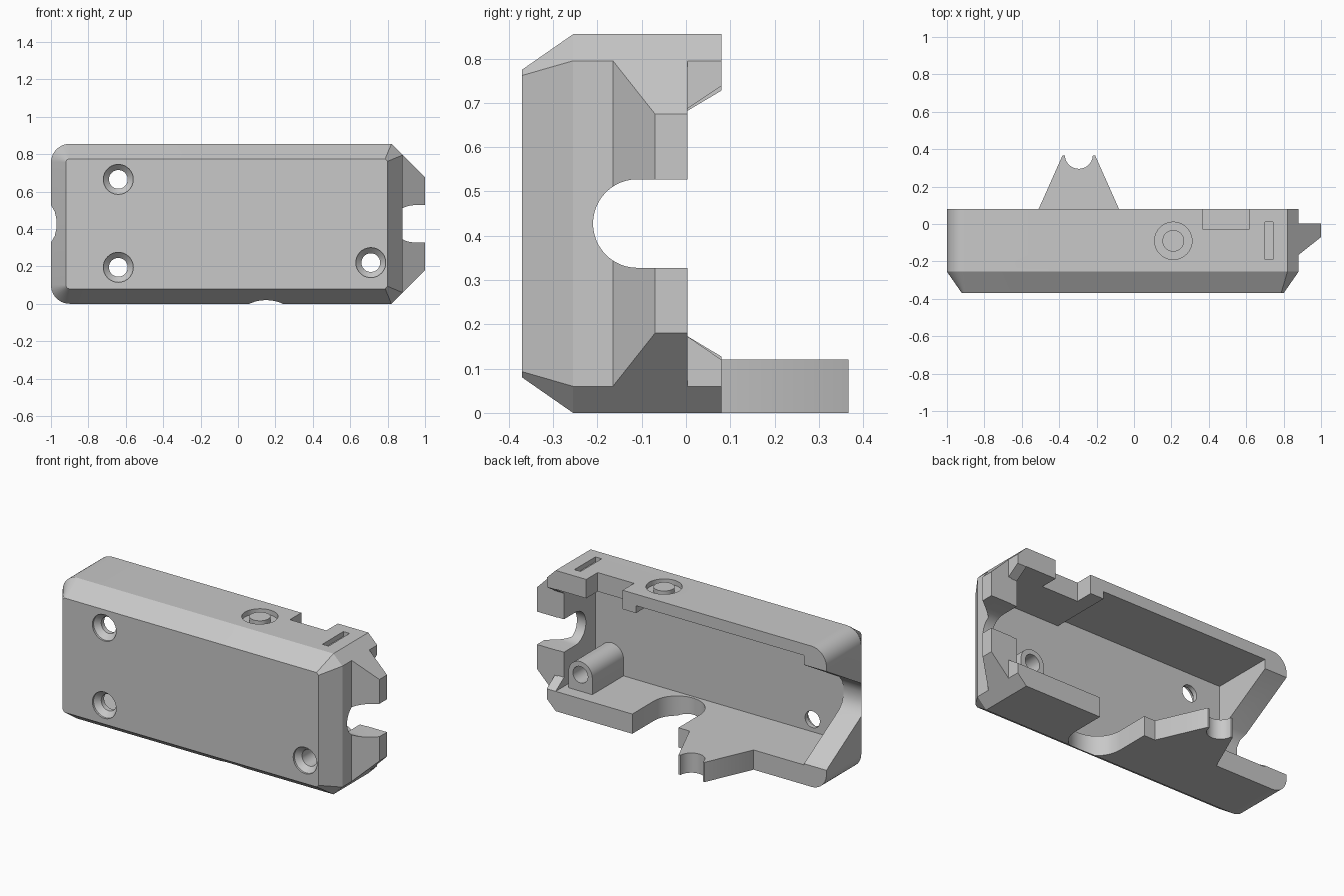
import bpy, bmesh
from math import sin, cos, pi, radians
from mathutils import Vector

cube = bpy.data.objects.get("Cube")
if cube:
    bpy.data.objects.remove(cube)

grey = bpy.data.materials.new("light grey plastic")
grey.use_nodes = True
COLOUR = (0.58, 0.58, 0.58, 1)
grey.diffuse_color = COLOUR
grey.node_tree.nodes["Principled BSDF"].inputs["Base Color"].default_value = COLOUR

FRONT, BEVEL, BACK, FLOOR = -0.37, -0.255, 0.08, -0.30
HEIGHT = 0.855
MID = HEIGHT / 2


def finish(name, bm):
    bmesh.ops.recalc_face_normals(bm, faces=bm.faces)
    mesh = bpy.data.meshes.new(name)
    bm.to_mesh(mesh)
    bm.free()
    obj = bpy.data.objects.new(name, mesh)
    bpy.context.collection.objects.link(obj)
    mesh.materials.append(grey)
    return obj


def loft(name, rings):
    """Skin a list of equal-length rings and cap both ends."""
    bm = bmesh.new()
    rows = [[bm.verts.new(p) for p in ring] for ring in rings]
    n = len(rows[0])
    for a, b in zip(rows, rows[1:]):
        for i in range(n):
            j = (i + 1) % n
            bm.faces.new((a[i], a[j], b[j], b[i]))
    bm.faces.new(rows[0])
    bm.faces.new(rows[-1])
    return finish(name, bm)


def place(axis, p, t):
    v = list(p)
    v.insert("xyz".index(axis), t)
    return Vector(v)


def prism(name, axis, pts, lo, hi):
    return loft(name, [[place(axis, p, t) for p in pts] for t in (lo, hi)])


def box(name, x0, x1, y0, y1, z0, z1):
    return prism(name, "z", [(x0, y0), (x1, y0), (x1, y1), (x0, y1)], z0, z1)


def arc(cx, cy, r, start, end, n=24):
    angles = [radians(start + (end - start) * i / n) for i in range(n + 1)]
    return [(cx + r * cos(a), cy + r * sin(a)) for a in angles]


def circle(cx, cy, r):
    return arc(cx, cy, r, 0, 360, 40)[:-1]


def cut(target, *cutters):
    for c in cutters:
        c.hide_render = True
        mod = target.modifiers.new("cut", "BOOLEAN")
        mod.operation, mod.solver, mod.object = "DIFFERENCE", "EXACT", c
        bpy.context.view_layer.objects.active = target
        bpy.ops.object.modifier_apply(modifier=mod.name)
    for c in cutters:
        bpy.data.objects.remove(c)


# Outline: rounded on one end, clipped corners on the other, inset by d
def outline(d):
    r = 0.1 - d
    clip = 0.06 - d * 0.586
    right, top = 0.88 - d, HEIGHT - d
    pts = [(right - clip, d), (right, d + clip), (right, top - clip), (right - clip, top)]
    pts += arc(-0.9, HEIGHT - 0.1, r, 90, 180, 10)
    pts += arc(-0.9, 0.1, r, 180, 270, 10)
    return pts


def screw_hole(x, z):
    rings = [[place("y", p, y) for p in circle(x, z, r)]
             for y, r in ((FRONT - 0.02, 0.08), (FRONT + 0.012, 0.08),
                          (FRONT + 0.042, 0.05), (0.2, 0.05))]
    return loft("screw_cutter", rings)


def end_slot():
    pts = [(0.3, MID + 0.1)] + arc(-0.11, MID, 0.1, 90, 270) + [(0.3, MID - 0.1)]
    return prism("slot_cutter", "x", pts, 0.75, 1.2)


# Shell with bevelled front
shell = loft("case_shell", [[place("y", p, y) for p in outline(d)]
                            for y, d in ((BACK, 0), (BEVEL, 0), (FRONT, 0.08))])

# Cavity, deeper under the thin part of the top wall
cut(shell,
    box("cavity_cutter", -0.85, 0.82, FLOOR, 0.3, 0.12, 0.74),
    box("upper_cavity_cutter", -0.85, 0.28, FLOOR, 0.3, 0.6, 0.785))

# Lowered rim at the plug end
rim = [(0, 0.175), (BACK, 0.12), (0.3, 0.12), (0.3, 0.738), (BACK, 0.738), (0, 0.685)]
cut(shell, prism("rim_cutter", "x", rim, 0.81, 1.2), end_slot())

# Tapered socket at the rounded end
socket = [(0.2, MID + 0.372), (BEVEL, MID + 0.1), (-0.284, MID + 0.065), (-0.297, MID + 0.025)]
socket += [(y, 2 * MID - z) for y, z in reversed(socket)]
cut(shell, prism("socket_cutter", "x", socket, -1.2, -0.84))

# Round-ended opening in the bottom wall
opening = [(0.305, 0.3)] + arc(0.15, -0.128, 0.155, 0, -180) + [(-0.005, 0.3)]
cut(shell, prism("opening_cutter", "z", opening, -0.1, 0.2))

# Top wall details: notch, slit and button recess
cut(shell,
    box("notch_cutter", 0.37, 0.615, -0.03, 0.2, 0.6, 1),
    box("slit_cutter", 0.70, 0.742, -0.19, 0.012, HEIGHT - 0.03, 1),
    prism("recess_cutter", "z", circle(0.21, -0.09, 0.1), HEIGHT - 0.03, 1))
button = prism("button", "z", circle(0.21, -0.09, 0.058), HEIGHT - 0.05, HEIGHT)

# Screw holes
for x, z in ((-0.64, 0.665), (-0.64, 0.195), (0.71, 0.22)):
    cut(shell, screw_hole(x, z))

# Screw boss inside the shell
profile = [(0.79, 0.1)] + arc(0.71, 0.22, 0.08, 0, 180) + [(0.63, 0.1)]
boss = prism("screw_boss", "y", profile, FLOOR - 0.01, 0)
cut(boss, prism("bore_cutter", "y", circle(0.71, 0.22, 0.05), -0.5, 0.2))

# Wedge-shaped plug on the end
bm = bmesh.new()
for z0, flip in ((0, 1), (HEIGHT, -1)):
    for x, y, z in ((0.86, -0.165, 0.06), (0.88, -0.165, 0.06), (1, -0.07, 0.18),
                    (1, 0.003, 0.18), (0.88, 0.003, 0.06), (0.86, 0.003, 0.06)):
        bm.verts.new((x, y, z0 + flip * z))
bmesh.ops.convex_hull(bm, input=bm.verts)
bmesh.ops.dissolve_limit(bm, angle_limit=0.01, verts=bm.verts, edges=bm.edges)
plug = finish("end_plug", bm)
cut(plug, end_slot())

# Tapered support tab with a round notch
tab_pts = [(-0.51, BACK - 0.01), (-0.08, BACK - 0.01), (-0.08, BACK),
           (-0.208, 0.367), (-0.382, 0.367), (-0.51, BACK)]
tab = prism("support_tab", "z", tab_pts, 0, 0.12)
cut(tab, prism("tab_cutter", "z", circle(-0.295, 0.37, 0.075), -0.1, 0.3))

# Smooth shading on curved surfaces, sharp edges kept
for obj in (shell, button, boss, plug, tab):
    bpy.ops.object.select_all(action="DESELECT")
    obj.select_set(True)
    bpy.context.view_layer.objects.active = obj
    bpy.ops.object.shade_smooth_by_angle(angle=radians(25))
